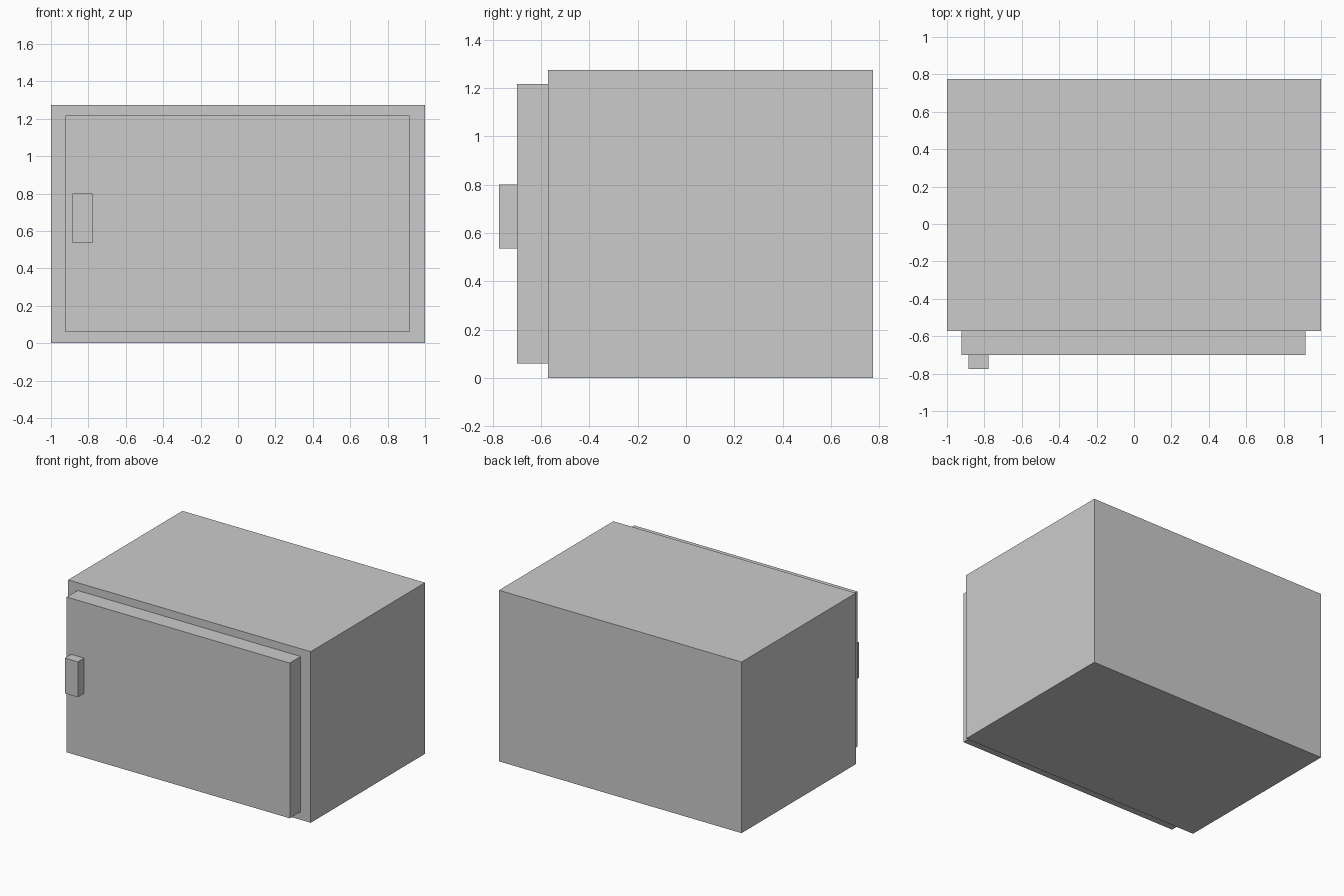
import bpy

if "Cube" in bpy.data.objects:
    bpy.data.objects.remove(bpy.data.objects["Cube"])


def box(name, x, y, z):
    """Box spanning the given (min, max) ranges."""
    spans = (x, y, z)
    bpy.ops.mesh.primitive_cube_add(size=1, location=[(a + b) / 2 for a, b in spans])
    obj = bpy.context.object
    obj.name = name
    obj.scale = [b - a for a, b in spans]
    bpy.ops.object.transform_apply(location=False, rotation=False, scale=True)
    return obj


# Main cabinet
box("cabinet_body", (-1.0, 1.0), (-0.572, 0.774), (0.0, 1.275))
# Front door slab
box("door", (-0.922, 0.917), (-0.70, -0.572), (0.06, 1.217))
# Door handle block
box("door_handle", (-0.886, -0.779), (-0.774, -0.70), (0.537, 0.80))
